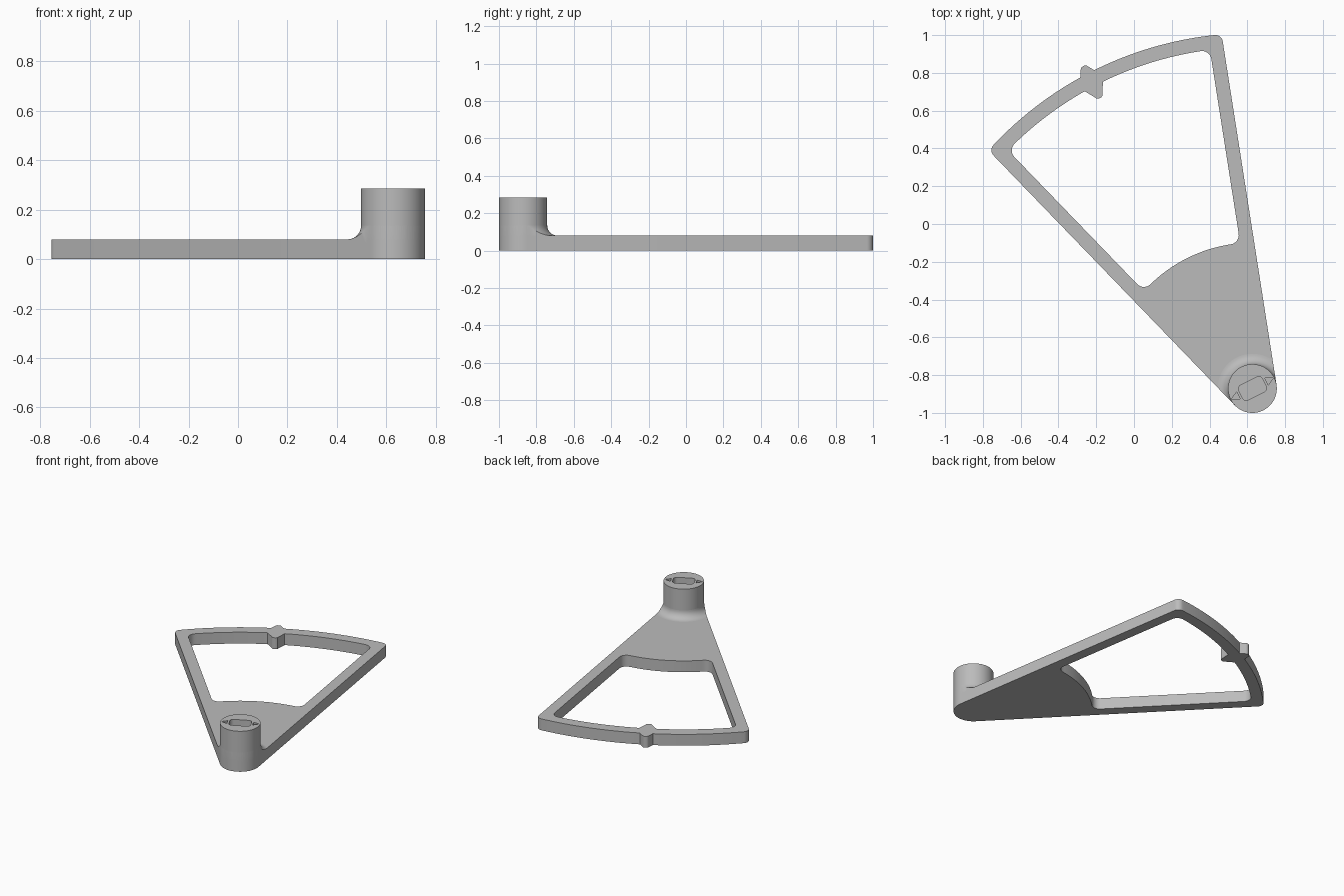
import bpy, bmesh, math
from math import pi, sin, cos, acos, radians
from mathutils import Matrix, Vector

if "Cube" in bpy.data.objects:
    bpy.data.objects.remove(bpy.data.objects["Cube"])

grey = bpy.data.materials.new("plain_grey")
grey.use_nodes = True
grey.diffuse_color = (0.5, 0.5, 0.5, 1)
grey.node_tree.nodes["Principled BSDF"].inputs["Base Color"].default_value = (0.5, 0.5, 0.5, 1)

# Shared sizes: the hub axis is the local origin, the sector opens along local +y
HUB_R, HUB_H, PLATE_H = 0.129, 0.285, 0.08
RIM_OUT, RIM_IN, WEB_R = 1.882, 1.807, 0.772
HALF = radians(17.55)
PLACE = Matrix.Translation((0.627, -0.871, 0)) @ Matrix.Rotation(radians(26.45), 4, "Z")


def arc(cx, cy, r, a, b, n):
    return [(cx + r * cos(a + (b - a) * i / n), cy + r * sin(a + (b - a) * i / n))
            for i in range(n + 1)]


def corner(offset, radius, f, inside):
    """Fillet between a side edge and a concentric arc; returns points and arc angle."""
    rc = radius - f if inside else radius + f
    t = -HALF + acos((offset - f) / rc)
    ends = (-HALF, t) if inside else (t - pi, -HALF)
    return arc(rc * cos(t), rc * sin(t), f, *ends, 8), t


def mirrored(points):
    return [(-x, y) for x, y in reversed(points)]


def rim(radius, t, bump):
    """Long arc from right to left, broken by the pointer bump."""
    turn = radians(1.25)
    bump = [(x * cos(turn) - y * sin(turn), x * sin(turn) + y * cos(turn)) for x, y in bump]
    pts = arc(0, 0, radius, t, pi - t, 64)
    return ([p for p in pts if p[0] > bump[0][0] + 0.005] + bump
            + [p for p in pts if p[0] < bump[-1][0] - 0.005])


def tip(base, radius, shape):
    right = [(base, math.sqrt(radius ** 2 - base ** 2))] + shape
    return right + mirrored(right)


def finish(name, bm, place=True):
    bmesh.ops.remove_doubles(bm, verts=bm.verts, dist=1e-5)
    bmesh.ops.recalc_face_normals(bm, faces=bm.faces)
    mesh = bpy.data.meshes.new(name)
    bm.to_mesh(mesh)
    bm.free()
    mesh.materials.append(grey)
    obj = bpy.data.objects.new(name, mesh)
    bpy.context.collection.objects.link(obj)
    obj.matrix_world = PLACE
    return obj


def prism(name, loops, z0, z1):
    bm = bmesh.new()
    edges = []
    for loop in loops:
        vs = []
        for x, y in loop:
            if not vs or (Vector((x, y, z0)) - vs[-1].co).length > 1e-4:
                vs.append(bm.verts.new((x, y, z0)))
        if (vs[0].co - vs[-1].co).length < 1e-4:
            bm.verts.remove(vs.pop())
        edges += [bm.edges.new((vs[i - 1], vs[i])) for i in range(len(vs))]
    bmesh.ops.triangle_fill(bm, edges=edges, use_beauty=True)
    top = bmesh.ops.extrude_face_region(bm, geom=bm.faces[:])["geom"]
    bmesh.ops.translate(bm, vec=(0, 0, z1 - z0),
                        verts=[g for g in top if isinstance(g, bmesh.types.BMVert)])
    return finish(name, bm)


def lathe(name, profile, steps=96):
    bm = bmesh.new()
    vs = [bm.verts.new((r, 0, z)) for r, z in profile]
    edges = [bm.edges.new(pair) for pair in zip(vs, vs[1:])]
    bmesh.ops.spin(bm, geom=vs + edges, cent=(0, 0, 0), axis=(0, 0, 1),
                   angle=2 * pi, steps=steps, use_duplicate=False)
    return finish(name, bm)


def boolean(obj, cutter, operation):
    mod = obj.modifiers.new("cut", "BOOLEAN")
    mod.object, mod.operation, mod.solver = cutter, operation, "EXACT"
    bpy.context.view_layer.objects.active = obj
    bpy.ops.object.modifier_apply(modifier=mod.name)
    bpy.data.objects.remove(cutter)


def smooth(obj):
    bpy.ops.object.select_all(action="DESELECT")
    obj.select_set(True)
    bpy.context.view_layer.objects.active = obj
    bpy.ops.object.shade_smooth_by_angle(angle=radians(30))


# Sector frame: outer outline with pointer, and the open window
fillet, t = corner(HUB_R, RIM_OUT, 0.04, True)
side = arc(0, 0, HUB_R, -pi / 2, -HALF, 24) + fillet
outer_tip = tip(0.042, RIM_OUT, [(0.022, 1.914), (0.017, 1.922), (0.008, 1.927)])
outline = side + rim(RIM_OUT, t, outer_tip) + mirrored(side)

low, tl = corner(0.055, WEB_R, 0.05, False)
high, th = corner(0.055, RIM_IN, 0.05, True)
side_in = arc(0, 0, WEB_R, pi / 2, tl, 16) + low + high
inner_tip = tip(0.055, RIM_IN, [(0.022, 1.752), (0.017, 1.742), (0.008, 1.737)])
window = side_in + rim(RIM_IN, th, inner_tip) + mirrored(side_in)
smooth(prism("sector_frame", [outline, window], 0, PLATE_H))

# Hub post with a keyed slot and two arrow-shaped marks in its top
hub = lathe("hub_post", [(0, 0), (HUB_R, 0), (HUB_R, HUB_H), (0, HUB_H)])
sx, sy, sr = 0.048, 0.022, 0.022
slot = []
for k, (cx, cy) in enumerate([(sx, sy), (-sx, sy), (-sx, -sy), (sx, -sy)]):
    slot += arc(cx, cy, sr, k * pi / 2, (k + 1) * pi / 2, 5)
boolean(hub, prism("slot_cutter", [slot], HUB_H - 0.1, HUB_H + 0.05), "DIFFERENCE")
for s in (1, -1):
    mark = [(s * 0.083, -0.021), (s * 0.123, 0), (s * 0.083, 0.021)]
    boolean(hub, prism("mark_cutter", [mark], HUB_H - 0.02, HUB_H + 0.05), "DIFFERENCE")
smooth(hub)

# Curved collar blending the hub into the frame, trimmed flush with the sides
f = 0.055
curve = arc(HUB_R + f, PLATE_H + f, f, pi, 1.5 * pi, 10)
inner = HUB_R - 0.03
collar = lathe("hub_collar", [(inner, PLATE_H - 0.02), (inner, PLATE_H + f)] + curve
               + [(HUB_R + f, PLATE_H - 0.02), (inner, PLATE_H - 0.02)])
boolean(collar, prism("collar_trim", [outline], -0.1, 0.5), "INTERSECT")
smooth(collar)
